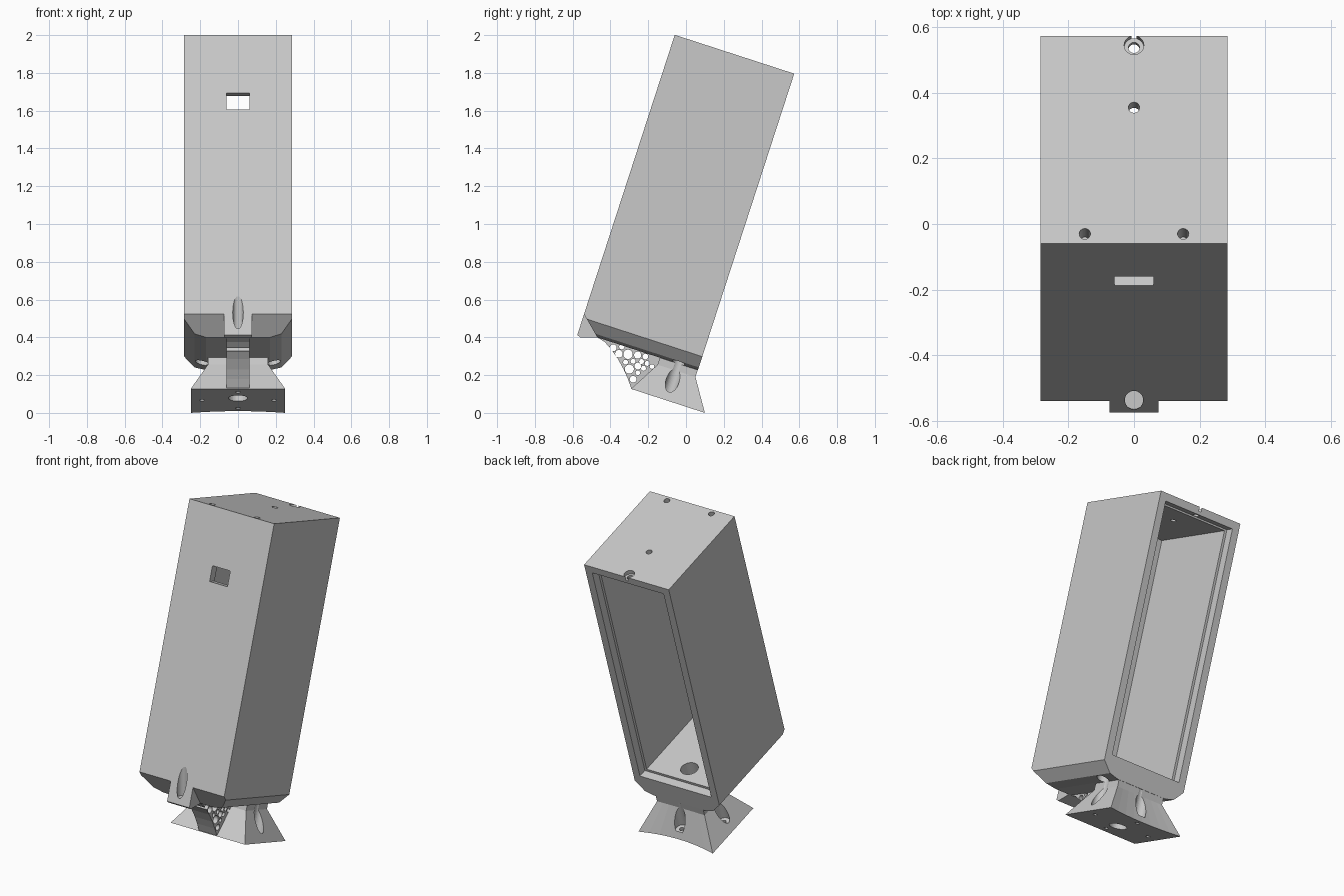
import bpy, bmesh, math
from mathutils import Matrix, Vector

cube = bpy.data.objects.get("Cube")
if cube:
    bpy.data.objects.remove(cube, do_unlink=True)

# Everything is modelled upright, then leaned back
TILT = math.radians(-18)
LEAN = Matrix.Rotation(TILT, 4, 'X')

grey = bpy.data.materials.new("light_grey")
grey.use_nodes = True
colour = (0.58, 0.58, 0.58, 1)
grey.diffuse_color = colour
grey.node_tree.nodes["Principled BSDF"].inputs["Base Color"].default_value = colour


def local(y, z):
    """Ground position to the leaning frame."""
    p = LEAN.inverted() @ Vector((0, y, z))
    return p.y, p.z


def prism(bm, points, axis, a, b):
    """Extrude a flat outline from a to b along x or y."""
    def place(p, t):
        return (t, p[0], p[1]) if axis == 'x' else (p[0], t, p[1])
    loft(bm, [[place(p, t) for p in points] for t in (a, b)])


def loft(bm, rings):
    loops = [[bm.verts.new(p) for p in ring] for ring in rings]
    faces = [bm.faces.new(loops[0]), bm.faces.new(loops[-1])]
    n = len(loops[0])
    for low, high in zip(loops, loops[1:]):
        for i in range(n):
            j = (i + 1) % n
            faces.append(bm.faces.new((low[i], low[j], high[j], high[i])))
    bmesh.ops.recalc_face_normals(bm, faces=faces)


def box(bm, x, y, z):
    prism(bm, [(x[0], z[0]), (x[1], z[0]), (x[1], z[1]), (x[0], z[1])], 'y', *y)


def drill(bm, centre, radius, depth, turn=Matrix()):
    bmesh.ops.create_cone(bm, cap_ends=True, segments=32, radius1=radius,
                          radius2=radius, depth=depth,
                          matrix=Matrix.Translation(centre) @ turn)


def shaft(bm, x, y, low, high, radius):
    drill(bm, (x, y, (low + high) / 2), radius, high - low)


def make(name, bm):
    mesh = bpy.data.meshes.new(name)
    bm.to_mesh(mesh)
    bm.free()
    mesh.materials.append(grey)
    ob = bpy.data.objects.new(name, mesh)
    ob.matrix_world = LEAN
    bpy.context.scene.collection.objects.link(ob)
    return ob


def carve(ob, cutter_bm):
    cutter = make(ob.name + "_cutter", cutter_bm)
    cutter.hide_render = True
    mod = ob.modifiers.new("carve", 'BOOLEAN')
    mod.operation, mod.solver, mod.object = 'DIFFERENCE', 'EXACT', cutter
    mod.use_self = True
    bpy.context.view_layer.update()
    graph = bpy.context.evaluated_depsgraph_get()
    mesh = bpy.data.meshes.new_from_object(ob.evaluated_get(graph))
    ob.modifiers.clear()
    ob.data = mesh
    bpy.data.objects.remove(cutter, do_unlink=True)


def lug_hole(bm):
    # truly vertical blind hole at the front edge
    y, z = local(-0.537, 0.585)
    drill(bm, (0, y, z), 0.028, 0.29, Matrix.Rotation(-TILT, 4, 'X'))


# Case shell with rounded lower edges
half = [(0.285, 1.885), (0.285, 0.31), (0.23, 0.25), (0.17, 0.235)]
bm = bmesh.new()
prism(bm, half + [(-x, z) for x, z in reversed(half)], 'y', -0.675, -0.01)
case = make("case", bm)

# Case openings: front chamfer, cavity, cover recess, window and screw holes
bm = bmesh.new()
prism(bm, [(-0.78, 0.425), (-0.465, 0.14), (-0.78, 0.14)], 'x', -0.4, 0.4)
box(bm, (-0.225, 0.225), (-0.625, 0.1), (0.37, 1.83))
box(bm, (-0.24, 0.24), (-0.06, 0.12), (0.355, 1.84))
box(bm, (-0.06, 0.06), (-0.75, -0.55), (1.47, 1.56))
shaft(bm, 0, -0.039, 1.86, 1.95, 0.03)
shaft(bm, 0, -0.039, 1.75, 1.94, 0.017)
shaft(bm, 0, -0.239, 1.75, 1.95, 0.017)
shaft(bm, 0, -0.155, 0.1, 0.5, 0.05)
for side in (-1, 1):
    shaft(bm, side * 0.15, -0.644, 1.8, 1.95, 0.017)
    shaft(bm, side * 0.19, -0.12, 0.1, 0.33, 0.035)
lug_hole(bm)
carve(case, bm)

# Front lug
bm = bmesh.new()
prism(bm, [(-0.675, 0.33), (-0.675, 0.215), (-0.658, 0.207),
           (-0.57, 0.235), (-0.62, 0.32)], 'x', -0.075, 0.075)
lug = make("front_lug", bm)
bm = bmesh.new()
lug_hole(bm)
carve(lug, bm)


# Flared foot with a hollowed rear edge and a short neck
def foot_ring(x, front, back, hollow, z):
    steps = [i / 4 for i in range(-4, 5)]
    return ([(x, front, z), (-x, front, z)]
            + [(x * t, back - hollow * (1 - t * t), z) for t in steps])


bm = bmesh.new()
loft(bm, [foot_ring(0.25, -0.316, 0.095, 0.03, 0.031),
          foot_ring(0.16, -0.222, -0.011, 0.002, 0.196),
          foot_ring(0.16, -0.222, -0.011, 0.002, 0.24)])
foot = make("foot", bm)

# Foot cable hole and countersunk screw holes
bm = bmesh.new()
shaft(bm, 0, -0.155, -0.1, 0.4, 0.05)
for x, y in ((-0.19, -0.12), (0.19, -0.12), (0, 0.02)):
    shaft(bm, x, y, -0.1, 0.15, 0.013)
    shaft(bm, x, y, 0.07, 0.3, 0.035)
shaft(bm, 0, -0.26, -0.1, 0.06, 0.013)
carve(foot, bm)

# Curved brace between lug and foot
outline = [(-0.47, 0.40), (-0.43, 0.375), (-0.395, 0.335), (-0.36, 0.285),
           (-0.33, 0.23), (-0.308, 0.18), (-0.29, 0.131), (-0.24, 0.15),
           (-0.12, 0.24), (-0.12, 0.295), (-0.45, 0.402)]
bm = bmesh.new()
prism(bm, [local(y, z) for y, z in outline], 'x', -0.06, 0.06)
brace = make("brace", bm)

# Round lightening holes through the brace
holes = [(-0.385, 0.345, 0.018), (-0.355, 0.313, 0.02), (-0.307, 0.31, 0.025),
         (-0.256, 0.306, 0.019), (-0.34, 0.35, 0.014), (-0.215, 0.298, 0.015),
         (-0.3, 0.232, 0.024), (-0.28, 0.178, 0.018), (-0.255, 0.248, 0.018),
         (-0.28, 0.273, 0.013), (-0.235, 0.272, 0.013), (-0.32, 0.268, 0.013),
         (-0.205, 0.262, 0.013), (-0.225, 0.236, 0.013), (-0.255, 0.212, 0.012),
         (-0.18, 0.245, 0.012)]
bm = bmesh.new()
for y, z, r in holes:
    drill(bm, (0, *local(y, z)), r, 0.4, Matrix.Rotation(math.pi / 2, 4, 'Y'))
carve(brace, bm)
